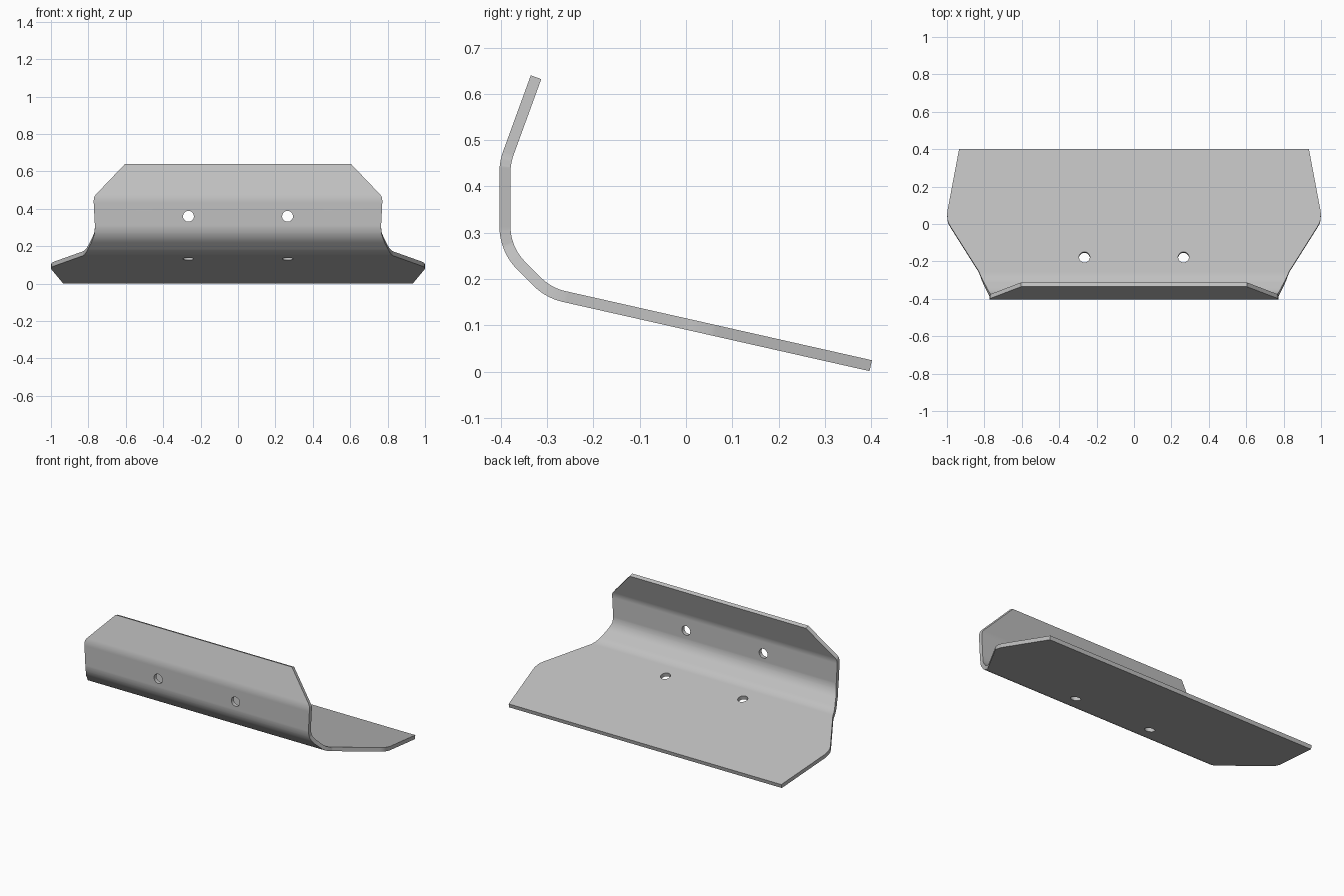
import bpy, bmesh, math
from mathutils import Vector, Matrix

if "Cube" in bpy.data.objects:
    bpy.data.objects.remove(bpy.data.objects["Cube"], do_unlink=True)

HALF = 0.012      # half the sheet thickness
RADIUS = 0.12     # bend radius on the centreline
STEPS = 10

steel = bpy.data.materials.new("grey_steel")
steel.use_nodes = True
grey = (0.53, 0.53, 0.53, 1)
steel.diffuse_color = grey
steel.node_tree.nodes["Principled BSDF"].inputs["Base Color"].default_value = grey

# Centreline of the folded sheet (y, z), top lip to rear edge
corners = [Vector(p) for p in
           [(-0.324, 0.636), (-0.391, 0.452), (-0.391, 0.264), (-0.297, 0.170), (0.399, 0.013)]]


def heading(a, b):
    return math.atan2(b.y - a.y, b.x - a.x)


# Path of (point, heading), each bend replaced by an arc
path = [(corners[0], heading(corners[0], corners[1]) % math.tau)]
for a, b, c in zip(corners, corners[1:], corners[2:]):
    h0, h1 = heading(a, b) % math.tau, heading(b, c) % math.tau
    turn = h1 - h0
    start = b - (b - a).normalized() * RADIUS * math.tan(turn / 2)
    centre = start + RADIUS * Vector((-math.sin(h0), math.cos(h0)))
    for i in range(STEPS + 1):
        h = h0 + turn * i / STEPS
        path.append((centre + RADIUS * Vector((math.sin(h), -math.cos(h))), h))
path.append((corners[-1], path[-1][1]))

lengths = [0.0]
for (p, _), (q, _) in zip(path, path[1:]):
    lengths.append(lengths[-1] + (q - p).length)
total = lengths[-1]

# Half width of the blank against distance along the sheet
outline = [(0, 0.604), (0.175, 0.761), (0.187, 0.769), (0.205, 0.772), (0.34, 0.765),
           (0.375, 0.767), (0.40, 0.775), (0.44, 0.788), (0.55, 0.829), (0.80, 0.983),
           (0.82, 0.993), (0.84, 0.998), (0.87, 0.999), (0.88, 0.998), (total, 0.935)]


def sample(keys, values, s):
    for i in range(len(keys) - 1):
        if s <= keys[i + 1]:
            t = (s - keys[i]) / (keys[i + 1] - keys[i])
            return values[i] * (1 - t) + values[i + 1] * t
    return values[-1]


stations = []
for s in sorted(lengths + [k for k, _ in outline]):
    if not stations or s - stations[-1] > 0.0005:
        stations.append(s)

# Folded plate: one four-corner ring per station
bm = bmesh.new()
rings = []
for s in stations:
    p = sample(lengths, [q for q, _ in path], s)
    h = sample(lengths, [a for _, a in path], s)
    w = sample([k for k, _ in outline], [v for _, v in outline], s)
    n = HALF * Vector((-math.sin(h), math.cos(h)))
    rings.append([bm.verts.new((x, *(p + side * n)))
                  for x, side in ((-w, -1), (w, -1), (w, 1), (-w, 1))])
for r, q in zip(rings, rings[1:]):
    for i in range(4):
        j = (i + 1) % 4
        bm.faces.new((r[i], r[j], q[j], q[i]))
bm.faces.new(rings[0])
bm.faces.new(rings[-1])
bmesh.ops.recalc_face_normals(bm, faces=bm.faces)
mesh = bpy.data.meshes.new("folded_plate")
bm.to_mesh(mesh)
bm.free()
plate = bpy.data.objects.new("folded_plate", mesh)
bpy.context.collection.objects.link(plate)
mesh.materials.append(steel)

# Drill for the four bolt holes, square to the sheet
floor_tilt = -path[-1][1] % math.tau
floor_z = 0.013 + (0.399 + 0.18) * math.tan(floor_tilt)
bm = bmesh.new()
for x in (-0.265, 0.265):
    for place, angle in (((x, -0.391, 0.36), math.pi / 2), ((x, -0.18, floor_z), -floor_tilt)):
        bmesh.ops.create_cone(bm, cap_ends=True, segments=32, radius1=0.029, radius2=0.029,
                              depth=0.08,
                              matrix=Matrix.Translation(place) @ Matrix.Rotation(angle, 4, 'X'))
drill_mesh = bpy.data.meshes.new("hole_drill")
bm.to_mesh(drill_mesh)
bm.free()
drill_mesh.materials.append(steel)
drill = bpy.data.objects.new("hole_drill", drill_mesh)
bpy.context.collection.objects.link(drill)
drill.hide_render = True

bpy.context.view_layer.objects.active = plate
plate.select_set(True)
cut = plate.modifiers.new("bolt_holes", 'BOOLEAN')
cut.operation = 'DIFFERENCE'
cut.solver = 'EXACT'
cut.object = drill
bpy.ops.object.modifier_apply(modifier=cut.name)
bpy.data.objects.remove(drill, do_unlink=True)

# Smooth bends, crisp cut edges, flat panels
bpy.ops.object.shade_smooth_by_angle(angle=math.radians(30))
flat = plate.modifiers.new("flat_panels", 'WEIGHTED_NORMAL')
flat.keep_sharp = True
